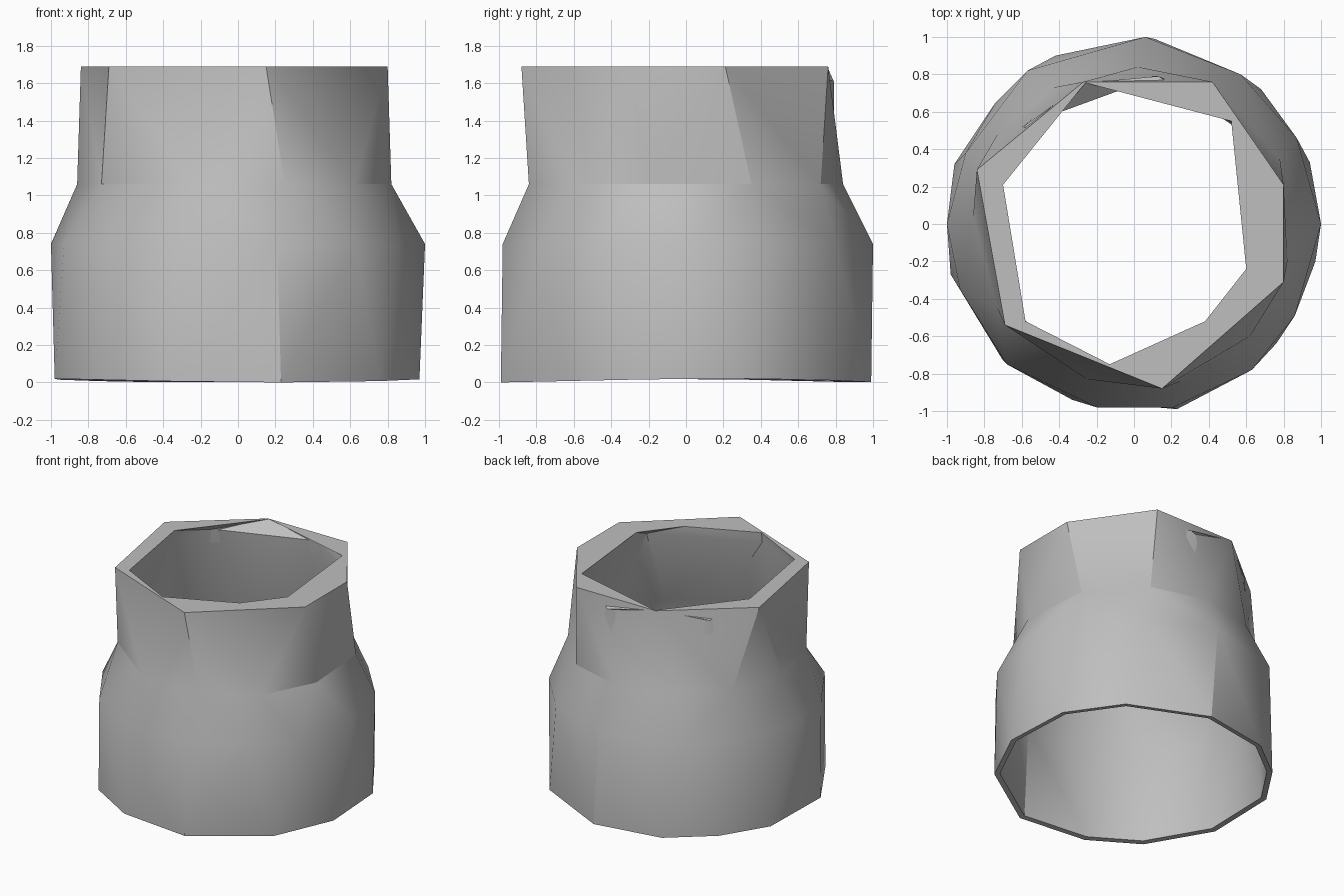
import bpy
import bmesh
import math

cube = bpy.data.objects.get("Cube")
if cube:
    bpy.data.objects.remove(cube, do_unlink=True)

# One flat grey for the whole sleeve
grey = bpy.data.materials.new("plain grey")
grey.use_nodes = True
colour = (0.52, 0.52, 0.52, 1.0)
grey.diffuse_color = colour
grey.node_tree.nodes["Principled BSDF"].inputs["Base Color"].default_value = colour

# Irregular cross-sections of the outer wall
base = [(.23, -.99), (.76, -.64), (.97, -.2), (.94, .33), (.68, .72), (.11, .99),
        (-.42, .9), (-.74, .65), (-.96, .32), (-.98, -.27), (-.7, -.73), (-.33, -.94)]
belly = [(.21, -.98), (.63, -.78), (.86, -.49), (1, 0), (.87, .46), (.57, .8),
         (.06, 1), (-.57, .82), (-.9, .38), (-1, 0), (-.93, -.35), (-.68, -.75), (-.2, -.98)]
shoulder = [(.25, -.84), (.62, -.6), (.82, -.2), (.78, .35), (.45, .72), (.02, .84),
            (-.43, .73), (-.73, .48), (-.86, .04), (-.73, -.45), (-.25, -.83)]
rim = [(.15, -.88), (.8, -.31), (.8, .21), (.42, .76), (-.27, .76), (-.84, .29), (-.69, -.54)]

# Opening and the lip just under it
opening = [(-.13, -.75), (.38, -.52), (.6, -.24), (.52, .55),
           (-.26, .755), (-.7, .21), (-.58, -.52)]
lip = [(-.13, -.76), (.63, -.41), (.6, .48), (.13, .79),
       (-.58, .53), (-.72, .2), (-.6, -.53)]


def angle(vert):
    return math.atan2(vert.co.y, vert.co.x)


def add_ring(bm, points, height, scale=1.0, wobble=0.0):
    """Add a ring of vertices, ordered by angle."""
    ring = []
    for x, y in points:
        z = height + wobble * (1 - math.cos(2 * math.atan2(y, x) + 2.7))
        ring.append(bm.verts.new((x * scale, y * scale, z)))
    return sorted(ring, key=angle)


def zip_rings(bm, low, high):
    """Join two rings of different counts with triangles, walking by angle."""
    def turn(ring, k):
        return angle(ring[k % len(ring)]) + math.tau * (k // len(ring))

    i = j = 0
    while i < len(low) or j < len(high):
        a, b = low[i % len(low)], high[j % len(high)]
        step_low = j == len(high) or (i < len(low) and turn(low, i + 1) < turn(high, j + 1))
        if step_low:
            i += 1
            bm.faces.new((a, low[i % len(low)], b))
        else:
            j += 1
            bm.faces.new((a, high[j % len(high)], b))


bm = bmesh.new()
rings = [
    add_ring(bm, base, 0.0, wobble=0.01),
    add_ring(bm, belly, 0.74),
    add_ring(bm, shoulder, 1.06),
    add_ring(bm, rim, 1.69),
    add_ring(bm, opening, 1.69),
    add_ring(bm, lip, 1.61),
    add_ring(bm, shoulder, 1.05, scale=0.95),
    add_ring(bm, belly, 0.72, scale=0.95),
    add_ring(bm, base, 0.005, scale=0.96, wobble=0.01),
]

# Outer wall, rim, inner wall and bottom edge form one closed shell
for low, high in zip(rings, rings[1:] + rings[:1]):
    zip_rings(bm, low, high)
bmesh.ops.recalc_face_normals(bm, faces=bm.faces)

mesh = bpy.data.meshes.new("sleeve")
bm.to_mesh(mesh)
bm.free()
mesh.materials.append(grey)
sleeve = bpy.data.objects.new("sleeve", mesh)
bpy.context.collection.objects.link(sleeve)

# Soft facets with crisp rims
bpy.ops.object.select_all(action="DESELECT")
sleeve.select_set(True)
bpy.context.view_layer.objects.active = sleeve
bpy.ops.object.shade_smooth_by_angle(angle=math.radians(30))
